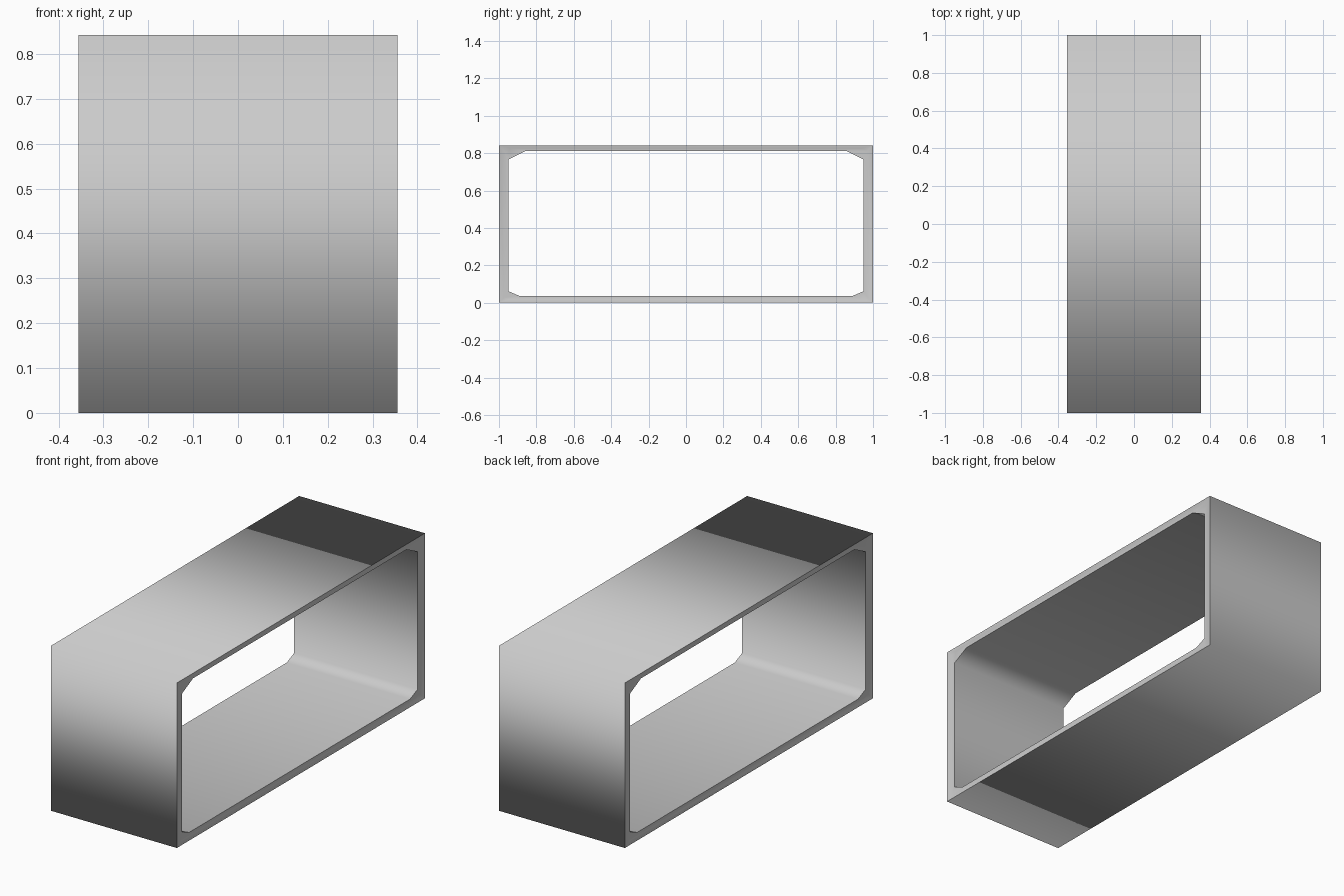
import bpy, bmesh

if "Cube" in bpy.data.objects:
    bpy.data.objects.remove(bpy.data.objects["Cube"])

HX, HY, H = 0.355, 1.0, 0.842


def ring(y, z0, z1, top, bottom):
    # rectangle in the y-z plane with clipped corners, (y cut, z cut) per corner
    (ty, tz), (by, bz) = top, bottom
    return [(-y + by, z0), (y - by, z0), (y, z0 + bz), (y, z1 - tz),
            (y - ty, z1), (-y + ty, z1), (-y, z1 - tz), (-y, z0 + bz)]


outer = [(-HY, 0), (HY, 0), (HY, H), (-HY, H)]
lip = ring(0.972, 0.018, 0.826, (0.03, 0.015), (0.02, 0.01))
inner = ring(0.95, 0.036, 0.81, (0.09, 0.045), (0.06, 0.026))

bm = bmesh.new()


def loop(points, x):
    return [bm.verts.new((x, y, z)) for y, z in points]


def bridge(a, b):
    n = len(a)
    for i in range(n):
        j = (i + 1) % n
        bm.faces.new((a[i], a[j], b[j], b[i]))


ends = []
for s in (-1, 1):
    o = loop(outer, s * HX)
    l = loop(lip, s * (HX - 0.007))
    i = loop(inner, s * (HX - 0.007))
    # rim: outer corners to clipped lip, then lip to opening
    for k in range(4):
        a, b = l[2 * k - 1], l[2 * k]
        bm.faces.new((o[k], a, b))
        bm.faces.new((o[k], b, l[2 * k + 1], o[(k + 1) % 4]))
    bridge(l, i)
    ends.append((o, i))

# outer and inner walls
bridge(ends[0][0], ends[1][0])
bridge(ends[0][1], ends[1][1])
bmesh.ops.recalc_face_normals(bm, faces=bm.faces)

# smooth all round, sharp only where walls meet the rims
for f in bm.faces:
    f.smooth = True
for loops in ends:
    for lp in loops:
        for k, v in enumerate(lp):
            bm.edges.get((v, lp[(k + 1) % len(lp)])).smooth = False

mesh = bpy.data.meshes.new("rectangular_frame")
bm.to_mesh(mesh)
bm.free()
frame = bpy.data.objects.new("rectangular_frame", mesh)
bpy.context.collection.objects.link(frame)
